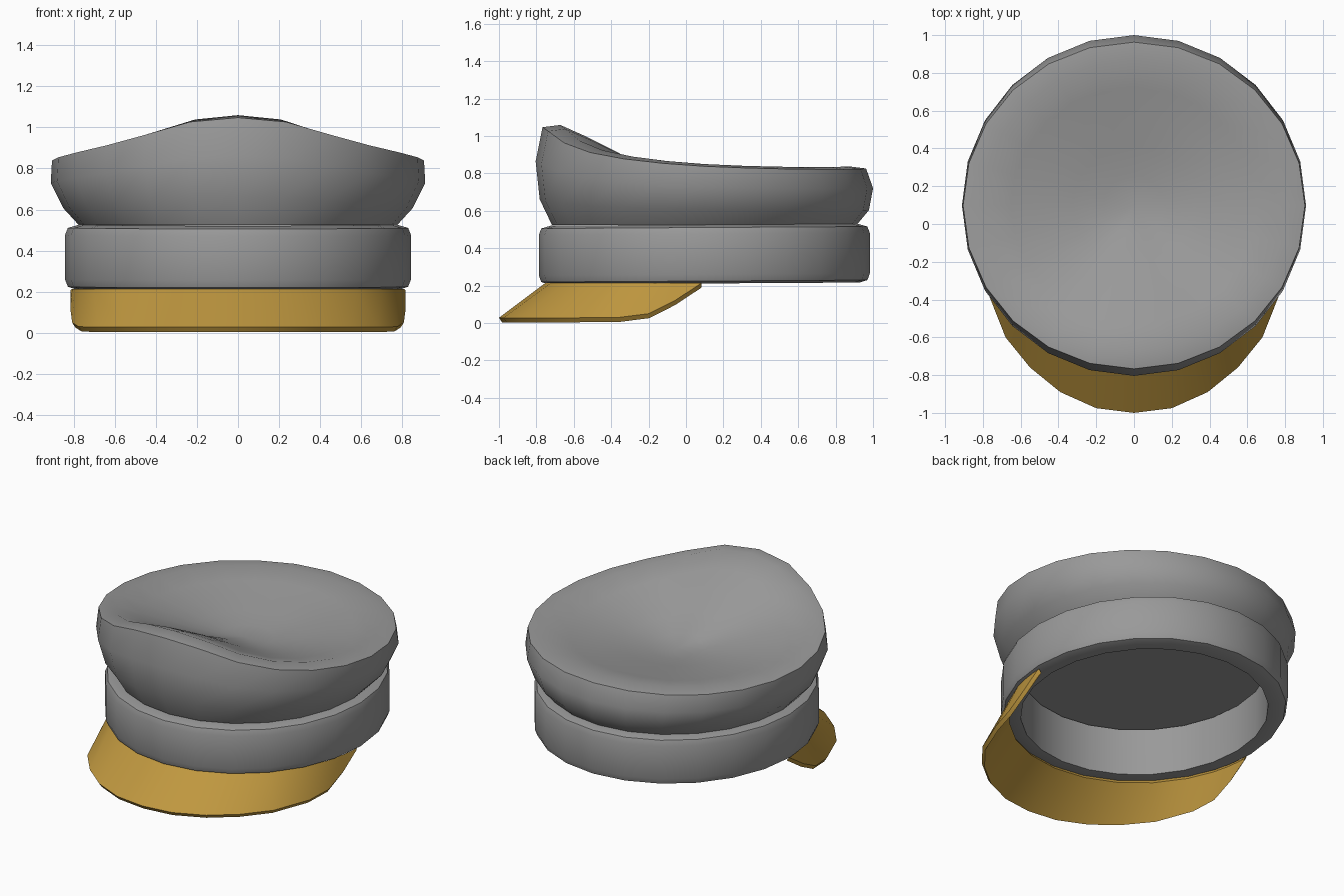
import bpy, bmesh, math

if "Cube" in bpy.data.objects:
    bpy.data.objects.remove(bpy.data.objects["Cube"])

N = 24      # sides of the cap
CY = 0.098  # the cap centre sits behind the origin


def material(name, color):
    m = bpy.data.materials.new(name)
    m.diffuse_color = (*color, 1)
    m.use_nodes = True
    m.node_tree.nodes["Principled BSDF"].inputs["Base Color"].default_value = m.diffuse_color
    return m


GREY = material("dark_grey", (0.32, 0.32, 0.32))
GOLD = material("gold", (0.52, 0.31, 0.05))


def finish(name, bm, mat, angle=35):
    bmesh.ops.recalc_face_normals(bm, faces=bm.faces)
    me = bpy.data.meshes.new(name)
    bm.to_mesh(me)
    bm.free()
    me.materials.append(mat)
    ob = bpy.data.objects.new(name, me)
    bpy.context.collection.objects.link(ob)
    bpy.ops.object.select_all(action='DESELECT')
    ob.select_set(True)
    bpy.context.view_layer.objects.active = ob
    bpy.ops.object.shade_smooth_by_angle(angle=math.radians(angle))


def loft(bm, rings, close=False):
    """Skin a list of vertex rings with quads."""
    pairs = list(zip(rings, rings[1:]))
    if close:
        pairs.append((rings[-1], rings[0]))
    for a, b in pairs:
        for i in range(len(a)):
            j = (i + 1) % len(a)
            bm.faces.new((a[i], a[j], b[j], b[i]))


def ring(bm, rx, ry, z):
    """Elliptical ring, angle 0 at the front; z is a function of angle and y."""
    out = []
    for i in range(N):
        t = 2 * math.pi * i / N
        y = CY - ry * math.cos(t)
        out.append(bm.verts.new((rx * math.sin(t), y, z(t, y))))
    return out


# Height of the crown's rim every 15 degrees, from front to back
RIM = [1.047, 1.026, 0.963, 0.912, 0.878, 0.854, 0.838, 0.829, 0.824, 0.822, 0.822, 0.824, 0.826]


def rim(t):
    k = round(t / (2 * math.pi) * N) % N
    return RIM[min(k, N - k)]


# Band: hollow tube with rounded edges, tilted very slightly
bm = bmesh.new()
profile = [(0.725, 0.765, 0.211), (0.79, 0.83, 0.211), (0.828, 0.872, 0.224), (0.842, 0.885, 0.26),
           (0.842, 0.885, 0.475), (0.828, 0.872, 0.51), (0.775, 0.82, 0.525), (0.725, 0.765, 0.52)]
loft(bm, [ring(bm, rx, ry, lambda t, y, z=z: z + 0.006 * y) for rx, ry, z in profile], close=True)
finish("band", bm, GREY)

# Crown: flared wall following the rim, a small lip, then a dished top
bm = bmesh.new()
wall = [(0.775, 0.815, 0.0), (0.85, 0.88, 0.26), (0.911, 0.902, 0.65), (0.905, 0.865, 1.0)]
rings = [ring(bm, rx, ry, lambda t, y, f=f: 0.525 + f * (rim(t) - 0.525)) for rx, ry, f in wall]
bm.faces.new(rings[0])
rings.append(ring(bm, 0.805, 0.77, lambda t, y: rim(t) + 0.012))
BASE = 0.71
for s, f in [(0.72, 0.84), (0.55, 0.62), (0.36, 0.36), (0.18, 0.15)]:
    rings.append(ring(bm, s * 0.905, s * 0.865, lambda t, y, f=f: BASE + f * (rim(t) - BASE)))
loft(bm, rings)
centre = bm.verts.new((0, CY, BASE + 0.01))
for i in range(N):
    bm.faces.new((rings[-1][i], rings[-1][(i + 1) % N], centre))
finish("crown", bm, GREY, 45)

# Visor: sloping strip from under the band to a curved outer edge, with thickness
outer = [(0, -1, 0.028), (0.2, -0.975, 0.028), (0.39, -0.89, 0.028), (0.55, -0.76, 0.028), (0.68, -0.6, 0.028),
         (0.775, -0.36, 0.03), (0.807, -0.2, 0.05), (0.816, -0.06, 0.12), (0.816, 0.07, 0.205)]
angles = [0, 15, 30, 45, 60, 72, 79, 85, 89]
bm = bmesh.new()
sections = []
for k in range(-8, 9):
    side = -1 if k < 0 else 1
    x, y, z = outer[abs(k)]
    a = math.radians(angles[abs(k)])
    s, c = side * math.sin(a), math.cos(a)
    top_in = (0.81 * s, CY - 0.85 * c, 0.214)
    top_out = (side * x, y, z)
    under = [(p[0] - 0.016 * s, p[1] + 0.016 * c, p[2] - 0.024) for p in (top_out, top_in)]
    sections.append([bm.verts.new(p) for p in (top_in, top_out, *under)])
loft(bm, sections)
bm.faces.new(sections[0])
bm.faces.new(sections[-1])
finish("visor", bm, GOLD)
